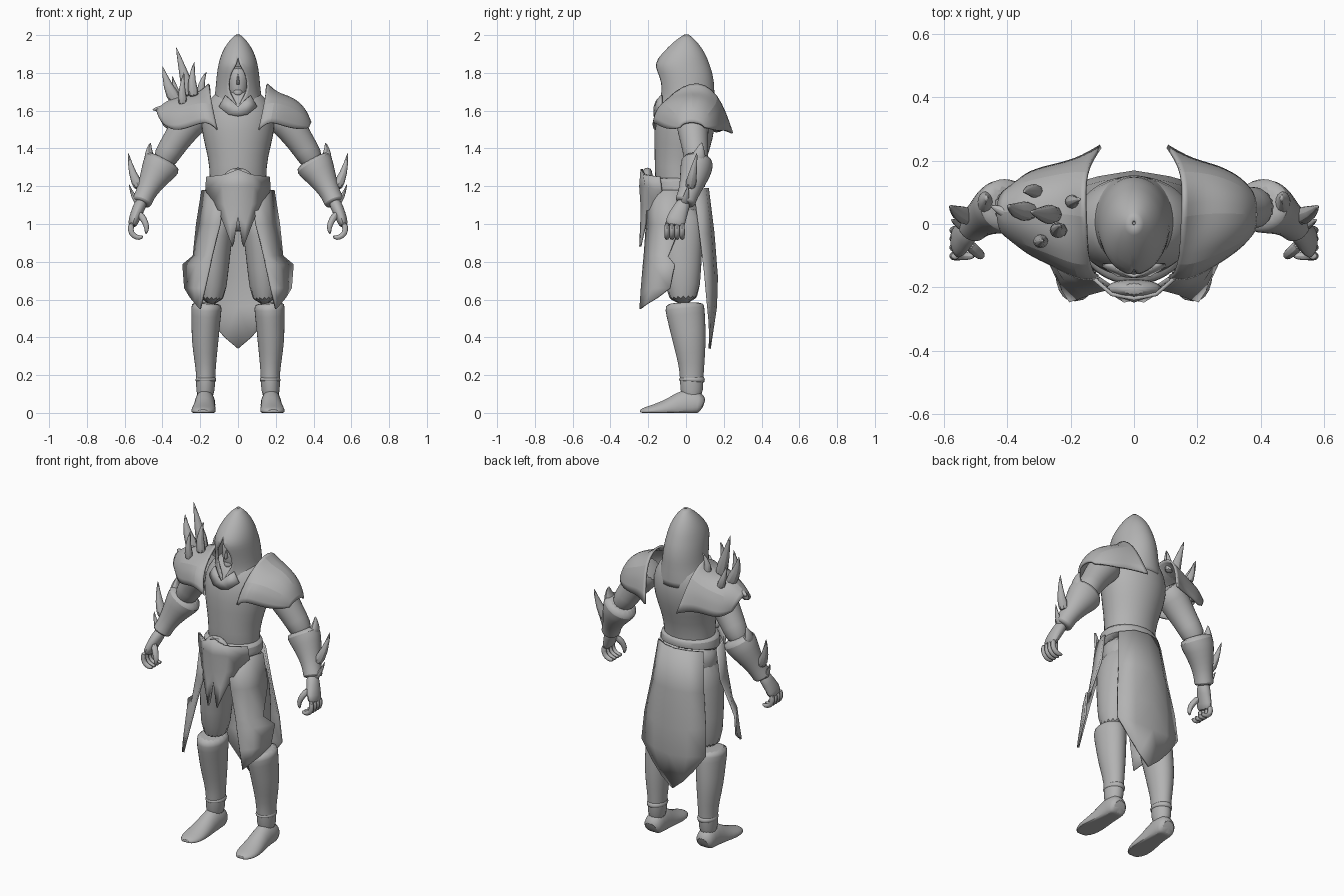
import bpy, bmesh, math
from mathutils import Vector as V

grey = bpy.data.materials.new("plain grey")
grey.diffuse_color = (0.45, 0.45, 0.45, 1)


def finish(name, bm, subsurf=0, thick=0, angle=40):
    bmesh.ops.remove_doubles(bm, verts=bm.verts, dist=0.0005)
    bmesh.ops.recalc_face_normals(bm, faces=bm.faces)
    me = bpy.data.meshes.new(name)
    bm.to_mesh(me)
    bm.free()
    ob = bpy.data.objects.new(name, me)
    bpy.context.collection.objects.link(ob)
    me.materials.append(grey)
    if subsurf:
        m = ob.modifiers.new("smooth", 'SUBSURF')
        m.levels = m.render_levels = subsurf
        m.boundary_smooth = 'PRESERVE_CORNERS'
    if thick:
        m = ob.modifiers.new("thickness", 'SOLIDIFY')
        m.thickness, m.offset = thick, 0
    bpy.ops.object.select_all(action='DESELECT')
    ob.select_set(True)
    bpy.context.view_layer.objects.active = ob
    bpy.ops.object.shade_smooth_by_angle(angle=math.radians(angle))
    return ob


def tube(name, rings, s=1, n=16, ref=(0, 1, 0), floor=None, subsurf=1):
    """Loft of ellipses: rings are (x, y, z, radius across, radius along ref)."""
    bm, loops, ref = bmesh.new(), [], V(ref)
    pts = [V((s * r[0], r[1], r[2])) for r in rings]
    for i, p in enumerate(pts):
        t = (pts[min(i + 1, len(pts) - 1)] - pts[max(i - 1, 0)]).normalized()
        a = ref.cross(t).normalized()
        b = t.cross(a)
        ring = []
        for k in range(n):
            w = 2 * math.pi * k / n
            q = p + a * rings[i][3] * math.cos(w) + b * rings[i][4] * math.sin(w)
            if floor is not None:
                q.z = max(q.z, floor)
            ring.append(bm.verts.new(q))
        loops.append(ring)
    for u, v in zip(loops, loops[1:]):
        for k in range(n):
            bm.faces.new((u[k], u[(k + 1) % n], v[(k + 1) % n], v[k]))
    bm.faces.new(loops[0])
    bm.faces.new(loops[-1])
    return finish(name, bm, subsurf)


def sheet(name, rows, s=1, thick=0.012, subsurf=0, mirror=False):
    """Cloth or plate from a small grid of points."""
    bm = bmesh.new()
    for sx in ((s, -s) if mirror else (s,)):
        g = [[bm.verts.new((sx * x, y, z)) for x, y, z in r] for r in rows]
        for a, b in zip(g, g[1:]):
            for k in range(len(a) - 1):
                bm.faces.new((a[k], a[k + 1], b[k + 1], b[k]))
    return finish(name, bm, subsurf, thick)


def spike(name, base, mid, tip, ra, rb, s=1):
    return tube(name, [(*base, ra, rb), (*mid, ra * .55, rb * .6), (*tip, .002, .002)], s, 8)


# torso, hips, belt
tube("torso", [(0, -.03, 1.14, .155, .12), (0, -.04, 1.25, .15, .128), (0, -.03, 1.35, .158, .138),
               (0, -.012, 1.48, .195, .162), (0, 0, 1.58, .2, .16), (0, .01, 1.66, .16, .135),
               (0, .01, 1.72, .09, .1)], n=20)
tube("hips", [(0, -.035, 1.2, .16, .13), (0, -.035, 1.1, .175, .135), (0, -.035, 1.0, .16, .125),
              (0, -.03, .96, .1, .09)], n=20)
tube("belt", [(0, -.04, 1.16, .165, .14), (0, -.045, 1.17, .178, .15), (0, -.045, 1.235, .172, .148),
              (0, -.045, 1.25, .155, .135)], n=24)

# hood with an arched face opening: z, half width, front y, back y, opening half width
HOOD = [(2.0, .006, -.005, .01, 0), (1.965, .048, -.06, .055, 0), (1.9, .085, -.125, .1, 0),
        (1.845, .1, -.162, .12, .003), (1.81, .106, -.155, .133, .034), (1.75, .112, -.14, .145, .05),
        (1.69, .117, -.135, .146, .045), (1.64, .13, -.14, .15, .004), (1.58, .15, -.15, .15, 0)]
rows = []
for z, rx, yf, yb, op in HOOD:
    t0 = math.asin(op / rx)
    ang = [t0 + (2 * math.pi - 2 * t0) * k / 24 for k in range(25)]
    rows.append([(rx * math.sin(t), (yf + yb) / 2 - (yb - yf) / 2 * math.cos(t), z) for t in ang])
sheet("hood", rows, thick=.01, subsurf=1)

# face: head, nose, chin, brow
tube("face", [(0, -.05, 1.64, .025, .035), (0, -.055, 1.69, .05, .055), (0, -.05, 1.76, .06, .065),
              (0, -.05, 1.84, .055, .06)])
spike("nose", (0, -.112, 1.735), (0, -.118, 1.755), (0, -.108, 1.8), .014, .022)
tube("chin", [(0, -.085, 1.665, .01, .01), (0, -.09, 1.69, .028, .03), (0, -.09, 1.715, .03, .028)], n=10)
# pointed collar below the chin
sheet("collar", [[(0, -.165, 1.62), (.03, -.155, 1.65), (.065, -.13, 1.68)],
                 [(0, -.165, 1.57), (.05, -.16, 1.58), (.1, -.13, 1.62)]], mirror=True)

# front tabard with two tips
sheet("tabard", [[(0, -.235, 1.29), (.07, -.222, 1.262), (.165, -.14, 1.25)],
                 [(0, -.242, 1.2), (.08, -.212, 1.2), (.17, -.13, 1.175)],
                 [(0, -.235, 1.1), (.07, -.215, 1.1), (.125, -.17, 1.12)],
                 [(0, -.235, 1.04), (.04, -.228, 1.0), (.085, -.208, 1.03)],
                 [(.022, -.24, .9), (.03, -.242, .88), (.036, -.238, .9)]], mirror=True)
tube("buckle", [(0, -.2, 1.2, .1, .03), (0, -.205, 1.26, .085, .03), (0, -.205, 1.3, .03, .02)])

# long back cloth
sheet("back_cloth", [[(0, .115, 1.19), (.08, .1, 1.19), (.15, .045, 1.18)],
                     [(0, .145, .95), (.1, .13, .95), (.175, .075, .95)],
                     [(0, .163, .72), (.11, .145, .73), (.205, .1, .75)],
                     [(0, .158, .56), (.11, .145, .57), (.215, .115, .585)],
                     [(0, .125, .34), (.07, .128, .4), (.14, .125, .48)]], mirror=True)

for s, side in ((1, "left"), (-1, "right")):
    # trouser leg, boot, cuff, foot
    tube(side + "_trouser", [(.09, -.035, 1.1, .085, .125), (.115, -.03, .95, .09, .125),
                             (.132, -.022, .78, .085, .105), (.142, -.012, .56, .075, .085)], s)
    tube(side + "_boot", [(.165, -.008, .585, .078, .1), (.167, -.008, .56, .084, .108),
                          (.17, .005, .48, .077, .1), (.175, .018, .38, .073, .09),
                          (.172, .03, .26, .057, .07), (.17, .03, .18, .05, .062),
                          (.175, .03, .06, .052, .062)], s)
    tube(side + "_boot_cuff", [(.17, .03, .16, .055, .07), (.17, .032, .175, .058, .072),
                               (.17, .03, .2, .05, .062)], s)
    tube(side + "_foot", [(.175, .09, .03, .045, .04), (.175, .07, .045, .058, .075),
                          (.175, 0, .045, .055, .09), (.178, -.08, .02, .06, .06),
                          (.184, -.16, .01, .07, .038), (.186, -.215, .008, .055, .024),
                          (.186, -.245, .006, .025, .012)], s, ref=(0, 0, 1), floor=0)
    # thigh panel
    sheet(side + "_thigh_panel", [[(.07, -.2, 1.18), (.15, -.145, 1.18), (.188, -.03, 1.18)],
                                  [(.095, -.208, 1.0), (.17, -.15, 1.0), (.217, -.025, 1.0)],
                                  [(.138, -.22, .83), (.19, -.17, .83), (.235, -.095, .83)],
                                  [(.148, -.225, .78), (.22, -.17, .78), (.29, -.06, .785)],
                                  [(.175, -.235, .66), (.23, -.18, .66), (.28, -.085, .66)],
                                  [(.2, -.243, .55), (.222, -.21, .575), (.25, -.15, .61)]], s)
    # upper arm, bracer
    tube(side + "_upper_arm", [(.19, .03, 1.6, .09, .095), (.26, .035, 1.54, .09, .09),
                               (.315, .04, 1.46, .077, .078), (.355, .05, 1.4, .07, .07),
                               (.41, .055, 1.31, .065, .065)], s)
    tube(side + "_bracer", [(.388, .062, 1.345, .08, .072), (.398, .06, 1.325, .108, .09),
                            (.43, .05, 1.275, .09, .084), (.465, .03, 1.21, .065, .066),
                            (.495, .008, 1.15, .052, .054), (.51, -.005, 1.115, .056, .058),
                            (.513, -.008, 1.108, .045, .045)], s)
    spike(side + "_elbow_guard", (.455, .06, 1.31), (.478, .07, 1.375), (.462, .085, 1.435), .045, .06, s)
    spike(side + "_long_spike", (.515, .02, 1.18), (.562, .035, 1.265), (.583, .06, 1.385), .04, .04, s)
    spike(side + "_short_spike", (.515, -.01, 1.1), (.555, 0, 1.14), (.578, .015, 1.215), .025, .03, s)
    # hand with curled fingers
    tube(side + "_palm", [(.505, -.005, 1.13, .035, .038), (.53, -.03, 1.075, .034, .045),
                          (.552, -.055, 1.02, .03, .056), (.562, -.06, .985, .022, .052)], s, 12)
    for k in range(4):
        y = -.02 - .027 * k
        tube(side + "_finger_%d" % (k + 1), [(.562, y, 1.01, .018, .015), (.572, y, .965, .018, .015),
             (.553, y, .935, .017, .015), (.52, y, .925, .015, .014), (.502, y, .935, .007, .007)], s, 8)
    tube(side + "_thumb", [(.525, -.06, 1.06, .022, .022), (.495, -.09, 1.02, .019, .019),
                           (.48, -.1, .98, .016, .016), (.488, -.1, .945, .006, .006)], s, 8)

# shoulder plates share their inner rows; rows run from collar to rim, front to back
inner = [[(.11, -.165, 1.5), (.14, -.15, 1.62), (.155, .03, 1.775), (.155, .17, 1.7), (.105, .245, 1.48)],
         [(.165, -.18, 1.55), (.18, -.155, 1.65), (.21, .04, 1.705), (.2, .18, 1.67), (.18, .2, 1.5)],
         [(.26, -.125, 1.51), (.27, -.11, 1.63), (.29, .04, 1.69), (.28, .16, 1.63), (.27, .18, 1.49)]]
sheet("left_shoulder_plate", inner + [
    [(.34, -.07, 1.5), (.35, -.06, 1.58), (.355, .03, 1.63), (.35, .12, 1.58), (.34, .14, 1.5)],
    [(.37, -.03, 1.51), (.38, -.02, 1.53), (.385, .03, 1.54), (.38, .08, 1.53), (.37, .1, 1.51)]],
    1, subsurf=2)
sheet("right_shoulder_plate", inner + [
    [(.34, -.09, 1.49), (.355, -.075, 1.6), (.36, .04, 1.69), (.355, .14, 1.61), (.34, .16, 1.48)],
    [(.39, -.04, 1.53), (.42, -.03, 1.56), (.435, .04, 1.62), (.42, .1, 1.57), (.39, .11, 1.52)]],
    -1, subsurf=2)

# spikes on the right shoulder
for i, (b, m, t, r) in enumerate([((.25, .03, 1.66), (.285, .03, 1.79), (.33, .04, 1.945), .05),
                                  ((.32, .04, 1.64), (.375, .04, 1.73), (.4, .06, 1.84), .05),
                                  ((.23, -.02, 1.66), (.25, -.02, 1.76), (.23, 0, 1.865), .04),
                                  ((.19, .07, 1.67), (.2, .07, 1.74), (.165, .08, 1.81), .035),
                                  ((.29, -.05, 1.62), (.3, -.06, 1.71), (.285, -.05, 1.81), .035),
                                  ((.3, .1, 1.63), (.33, .11, 1.7), (.35, .1, 1.79), .035),
                                  ((.37, .03, 1.6), (.42, .04, 1.61), (.455, .06, 1.605), .035)]):
    spike("shoulder_spike_%d" % (i + 1), b, m, t, r, r * .9, -1)
